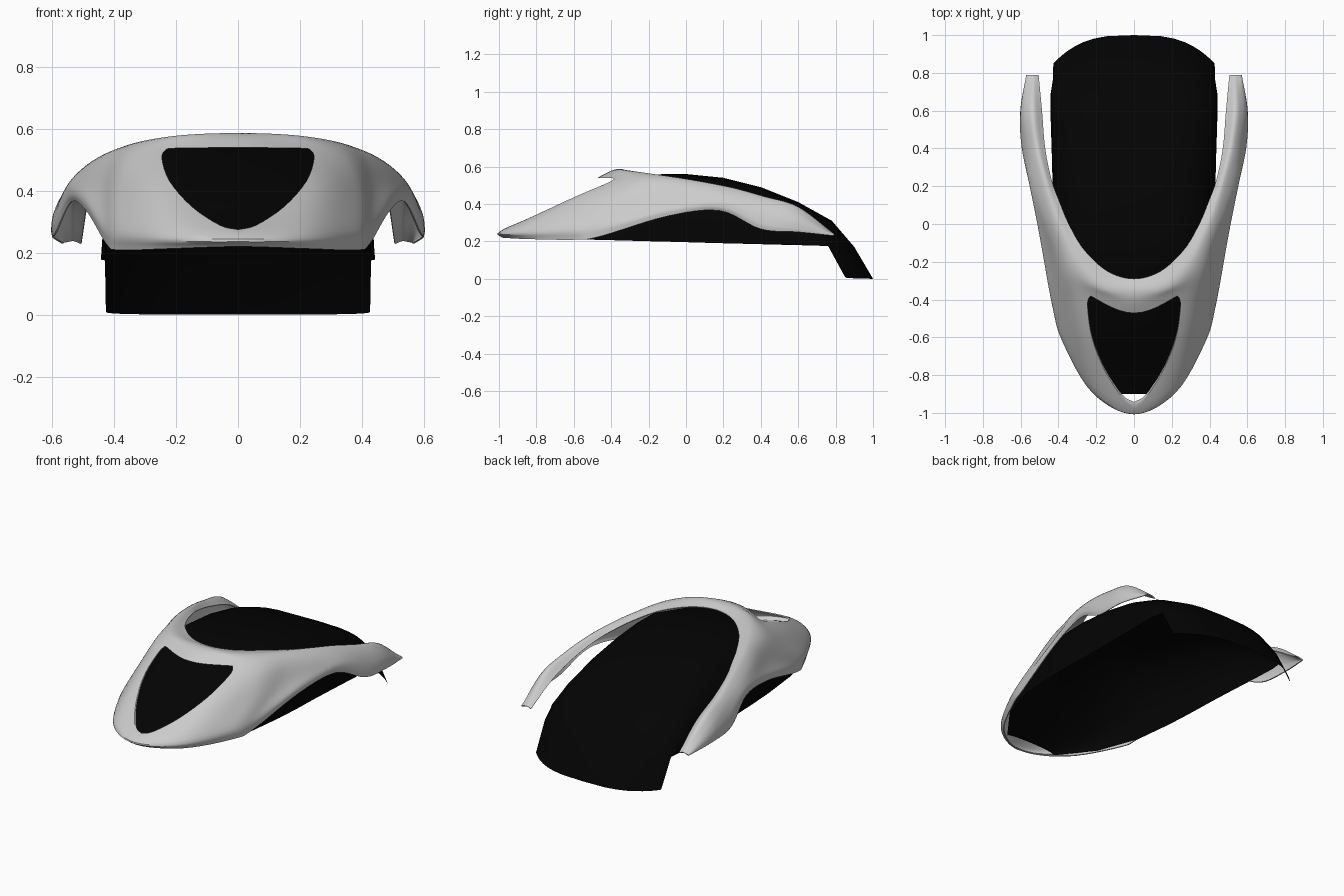
import bpy, bmesh, math
from mathutils import Vector

if "Cube" in bpy.data.objects:
    bpy.data.objects.remove(bpy.data.objects["Cube"])


def spline(pts, n):
    """Smooth curve through the points, n steps per span."""
    p = [Vector(q) for q in pts]
    p = [2 * p[0] - p[1]] + p + [2 * p[-1] - p[-2]]
    out = []
    for k in range(1, len(p) - 2):
        a, b, c, d = p[k - 1:k + 3]
        for s in range(n):
            t = s / n
            out.append(0.5 * (2 * b + (c - a) * t + (2 * a - 5 * b + 4 * c - d) * t * t
                              + (3 * b - a - 3 * c + d) * t ** 3))
    return out + [p[-2]]


def grid_object(name, rows):
    """Mesh from a list of equally long rows of points."""
    n = len(rows[0])
    verts = [v for r in rows for v in r]
    faces = [(j * n + i, (j + 1) * n + i, (j + 1) * n + i + 1, j * n + i + 1)
             for j in range(len(rows) - 1) for i in range(n - 1)]
    return add_object(name, verts, faces)


def add_object(name, verts, faces):
    me = bpy.data.meshes.new(name)
    me.from_pydata([tuple(v) for v in verts], [], faces)
    ob = bpy.data.objects.new(name, me)
    bpy.context.collection.objects.link(ob)
    return ob


def activate(ob):
    bpy.ops.object.select_all(action='DESELECT')
    ob.select_set(True)
    bpy.context.view_layer.objects.active = ob


def mirrored(pts):
    return [(-x, y, z) for x, y, z in pts[:0:-1]] + list(pts)


# Shell: right-hand guide curves, from centre front to the tip of the arm
rim = [(0, -.29, .567), (.14, -.25, .563), (.265, -.135, .55), (.345, 0, .525), (.395, .12, .50),
       (.435, .23, .47), (.47, .4, .42), (.487, .6, .35), (.505, .79, .233)]
crest = [(0, -.36, .587), (.17, -.335, .581), (.30, -.22, .563), (.38, -.05, .54), (.435, .1, .516),
         (.475, .25, .487), (.515, .42, .44), (.535, .6, .385), (.53, .79, .242)]
shoulder = [(0, -.455, .55), (.22, -.39, .535), (.35, -.29, .515), (.42, -.1, .50), (.48, .07, .48),
            (.52, .24, .457), (.556, .42, .408), (.575, .6, .352), (.55, .79, .24)]
flank = [(0, -.72, .385), (.24, -.62, .42), (.38, -.42, .40), (.44, -.2, .40), (.505, .03, .42),
         (.55, .22, .415), (.585, .42, .35), (.597, .6, .31), (.565, .79, .237)]
lower = [(0, -.99, .257), (.22, -.88, .265), (.375, -.62, .275), (.435, -.41, .29), (.5, -.06, .372),
         (.55, .19, .383), (.595, .41, .295), (.602, .6, .27), (.57, .79, .234)]
hem = [(0, -.985, .22), (.23, -.86, .213), (.385, -.59, .209), (.425, -.455, .228), (.49, -.1, .335),
       (.54, .18, .364), (.59, .40, .266), (.6, .6, .25), (.57, .79, .23)]
guides = [spline(mirrored(g), 6) for g in (rim, crest, shoulder, flank, lower, hem)]
columns = [spline(col, 5) for col in zip(*guides)]
shell = grid_object("outer_shell", list(zip(*columns)))
mod = shell.modifiers.new("thickness", 'SOLIDIFY')
mod.thickness = 0.006
mod.offset = -1

# Window in the nose, cut straight through from the front
half = [(0, .275), (.06, .29), (.15, .35), (.22, .43), (.245, .5), (.236, .53), (.2, .538), (0, .54)]
edge = [(p.x, p.y) for p in spline([(x, z, 0) for x, z in half], 4)]
loop = edge + [(-x, z) for x, z in edge[-2:0:-1]]
n = len(loop)
cutter = add_object("window_cutter",
                    [(x, y, z) for y in (-1.2, -.3) for x, z in loop],
                    [tuple(range(n)), tuple(range(2 * n - 1, n - 1, -1))]
                    + [(i, i + n, (i + 1) % n + n, (i + 1) % n) for i in range(n)])
bm = bmesh.new()
bm.from_mesh(cutter.data)
bmesh.ops.recalc_face_normals(bm, faces=bm.faces)
bm.to_mesh(cutter.data)
bm.free()
cutter.hide_render = True
cut = shell.modifiers.new("window", 'BOOLEAN')
cut.operation = 'DIFFERENCE'
cut.solver = 'EXACT'
cut.object = cutter
activate(shell)
for m in ("thickness", "window"):
    bpy.ops.object.modifier_apply(modifier=m)
bpy.data.objects.remove(cutter)
activate(shell)
bpy.ops.object.shade_smooth_by_angle(angle=math.radians(40))

# Inner body: arched open cover, each section given by (centre y, z) and (edge x, y, z)
sections = [((1.0, .0), (.427, .85, .01)), ((.9, .17), (.43, .76, .175)),
            ((.78, .31), (.443, .68, .178)), ((.6, .41), (.441, .55, .181)),
            ((.4, .49), (.435, .36, .186)), ((.2, .54), (.43, .16, .191)),
            ((0, .56), (.43, -.04, .197)), ((-.12, .56), (.425, -.2, .201)),
            ((-.33, .545), (.405, -.45, .208)), ((-.65, .35), (.32, -.7, .213)),
            ((-.9, .235), (.17, -.9, .217))]
rows = []
for (cy, cz), (ex, ey, ez) in sections:
    power = 2 / (3.4 if cy > -.3 else 2.2)    # boxier under the opening
    row = []
    for k in range(-10, 11):
        a = k / 10 * math.pi / 2
        u = math.copysign(abs(math.sin(a)) ** power, a)
        h = max(math.cos(a), 0) ** power
        row.append((ex * u, cy + (ey - cy) * abs(u) ** 3, ez + (cz - ez) * h))
    rows.append(row)
body = grid_object("inner_body", rows)
black = bpy.data.materials.new("black")
black.diffuse_color = (0.001, 0.001, 0.001, 1)
black.use_nodes = True
black.node_tree.nodes["Principled BSDF"].inputs["Base Color"].default_value = black.diffuse_color
body.data.materials.append(black)
activate(body)
bpy.ops.object.shade_smooth_by_angle(angle=math.radians(35))
